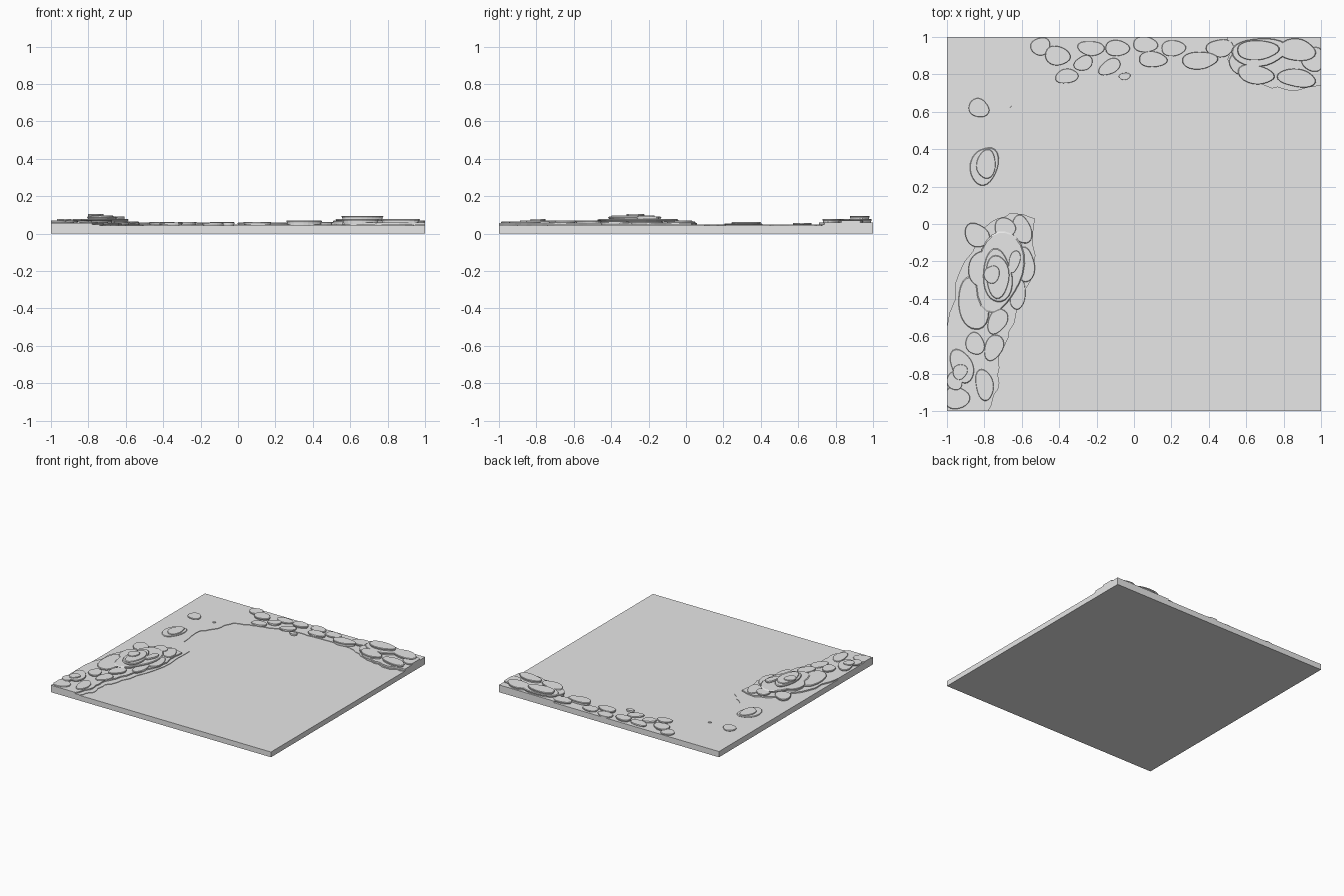
import bpy
import bmesh
import math
import random

random.seed(7)
default_cube = bpy.data.objects.get("Cube")
if default_cube:
    bpy.data.objects.remove(default_cube, do_unlink=True)

SLAB_TOP = 0.043

# One plain grey for the whole tile
grey = bpy.data.materials.new("stone grey")
grey.use_nodes = True
grey.diffuse_color = (0.8, 0.8, 0.8, 1)
grey.node_tree.nodes["Principled BSDF"].inputs["Base Color"].default_value = (0.8, 0.8, 0.8, 1)


def clamp(value):
    return max(-1.0, min(1.0, value))


def finish(bm, name):
    bmesh.ops.recalc_face_normals(bm, faces=bm.faces[:])
    mesh = bpy.data.meshes.new(name)
    bm.to_mesh(mesh)
    bm.free()
    mesh.materials.append(grey)
    obj = bpy.data.objects.new(name, mesh)
    bpy.context.collection.objects.link(obj)
    return obj


def skin(name, rings):
    """Close a stack of equal rings into a solid."""
    bm = bmesh.new()
    loops = [[bm.verts.new(p) for p in ring] for ring in rings]
    count = len(loops[0])
    for low, high in zip(loops, loops[1:]):
        for i in range(count):
            j = (i + 1) % count
            bm.faces.new((low[i], low[j], high[j], high[i]))
    bm.faces.new(loops[0][::-1])
    bm.faces.new(loops[-1])
    return finish(bm, name)


def stone(name, x, y, rx, ry, turn, bottom, top):
    """Flat, slightly irregular oval stone with a worn rim."""
    count = 24
    phase = random.uniform(0, math.tau)
    outline = []
    for i in range(count):
        a = math.tau * i / count
        r = 1 + 0.07 * math.sin(2 * a + phase) + 0.05 * math.sin(3 * a - phase)
        u, v = rx * r * math.cos(a), ry * r * math.sin(a)
        t = math.radians(turn)
        outline.append((u * math.cos(t) - v * math.sin(t),
                        u * math.sin(t) + v * math.cos(t)))
    height = top - bottom
    section = [(0.9, bottom), (0.95, top - min(0.012, height * 0.8)),
               (1.0, top - 0.005), (0.96, top)]
    return skin(name, [[(clamp(x + s * u), clamp(y + s * v), z) for u, v in outline]
                       for s, z in section])


def ledge(name, points, top):
    """Thin terrain shelf with a ragged inner edge."""
    edge = []
    for (ax, ay), (bx, by) in zip(points, points[1:] + points[:1]):
        on_border = (abs(ax) == 1 and ax == bx) or (abs(ay) == 1 and ay == by)
        steps = 1 if on_border else 4
        for k in range(steps):
            f = k / steps
            wobble = 0.012 if k else 0
            edge.append((clamp(ax + (bx - ax) * f + random.uniform(-wobble, wobble)),
                         clamp(ay + (by - ay) * f + random.uniform(-wobble, wobble))))
    return skin(name, [[(x, y, z) for x, y in edge] for z in (SLAB_TOP - 0.01, top)])


# Square base slab
square = [(-1, -1), (1, -1), (1, 1), (-1, 1)]
skin("base_slab", [[(x, y, z) for x, y in square] for z in (0, SLAB_TOP)])

# Low shelf that wraps the left and back borders
ledge("low_shelf", [
    (-1, -1), (-.74, -1), (-.68, -.9), (-.69, -.74), (-.6, -.55), (-.51, -.23),
    (-.51, .1), (-.64, .21), (-.65, .45), (-.57, .55), (-.53, .69), (-.41, .74),
    (-.25, .78), (-.1, .84), (.1, .84), (.38, .84), (.55, .79), (.7, .73),
    (.86, .7), (1, .73), (1, 1), (-1, 1)], 0.047)

# Thicker shelves under the stone piles
ledge("left_shelf", [
    (-1, -1), (-.78, -1), (-.72, -.85), (-.72, -.7), (-.64, -.53), (-.54, -.23),
    (-.53, .03), (-.66, .06), (-.8, -.02), (-.93, -.25), (-1, -.55)], 0.057)
ledge("right_shelf", [
    (.5, 1), (.5, .88), (.56, .8), (.7, .74), (.86, .71), (1, .74), (1, 1)], 0.06)

# Stones grouped by the height of their tops: x, y, radius x, radius y, turn
left_stones = {
    0.064: [(-.95, -.93, .07, .06, 20), (-.8, -.86, .05, .08, 10),
            (-.75, -.66, .05, .07, -15), (-.6, -.03, .05, .08, 10),
            (-.58, -.22, .05, .09, 0), (-.62, -.38, .04, .08, -15),
            (-.84, -.06, .06, .07, 30)],
    0.07: [(-.92, -.76, .06, .09, 20), (-.96, -.84, .04, .05, 0),
           (-.86, -.43, .08, .14, 5), (-.85, -.64, .05, .06, 0),
           (-.73, -.52, .05, .07, -20), (-.69, -.02, .06, .05, 0)],
    0.077: [(-.72, -.25, .13, .21, -8), (-.93, -.79, .04, .04, 0),
            (-.83, -.24, .05, .1, -5)],
    0.09: [(-.73, -.28, .08, .14, 0), (-.64, -.2, .03, .06, -10)],
    0.097: [(-.73, -.28, .065, .11, 5)],
    0.104: [(-.76, -.27, .04, .05, 0)],
}
back_stones = {
    0.058: [(-.5, .95, .05, .05, 0), (-.36, .79, .06, .04, 15),
            (-.23, .94, .07, .04, -10), (-.13, .84, .06, .04, 30),
            (-.05, .79, .03, .02, 0), (.06, .96, .07, .04, 0),
            (.21, .94, .07, .04, 0)],
    0.063: [(-.41, .9, .07, .05, -20), (-.27, .86, .05, .04, 20),
            (-.09, .94, .07, .04, 0), (.1, .88, .08, .04, 0),
            (.46, .94, .07, .05, 0)],
    0.07: [(.35, .875, .1, .045, 0), (.56, .86, .05, .06, 30),
           (.96, .88, .06, .07, 0)],
    0.078: [(.65, .8, .1, .05, -15), (.87, .78, .1, .05, -5),
            (.87, .93, .1, .06, 0), (.67, .92, .15, .075, 0)],
    0.095: [(.66, .93, .12, .05, 0)],
}
for side, tiers in (("left", left_stones), ("back", back_stones)):
    for top, group in tiers.items():
        for i, shape in enumerate(group):
            stone(f"{side}_stone_{round(top * 1000)}_{i + 1}", *shape, SLAB_TOP - 0.01, top)

# Lone stones near the back left corner
stone("lone_stone_low", -.8, .31, .07, .11, -12, SLAB_TOP, 0.055)
stone("lone_stone_cap", -.79, .32, .05, .08, -12, SLAB_TOP, 0.062)
stone("lone_stone_round", -.83, .62, .055, .05, 0, SLAB_TOP, 0.056)
stone("lone_pebble", -.65, .62, .012, .012, 0, SLAB_TOP, 0.052)
